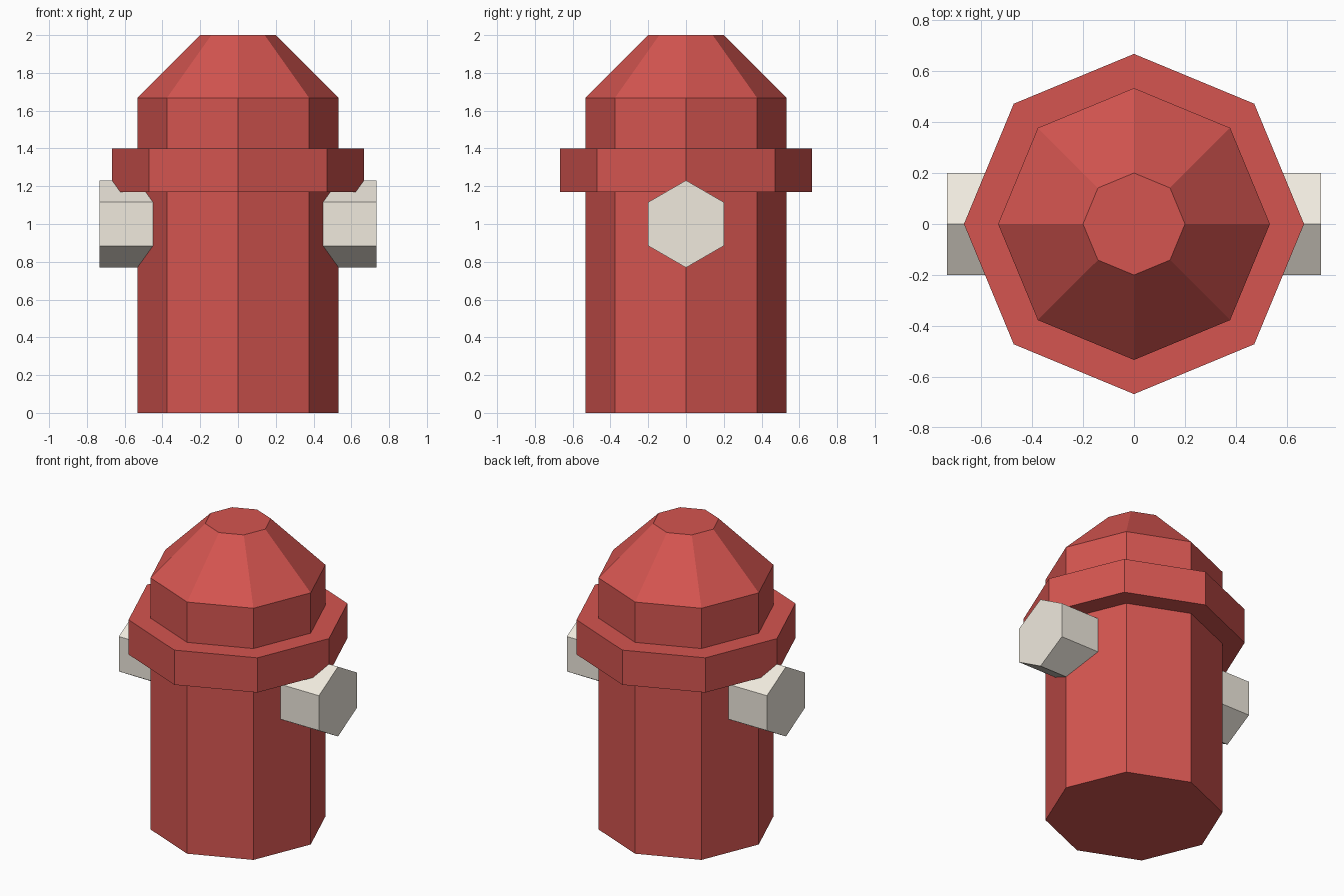
import bpy, bmesh
from math import cos, sin, tau, radians

if "Cube" in bpy.data.objects:
    bpy.data.objects.remove(bpy.data.objects["Cube"])


def material(name, rgb):
    mat = bpy.data.materials.new(name)
    mat.diffuse_color = (*rgb, 1)
    mat.use_nodes = True
    mat.node_tree.nodes["Principled BSDF"].inputs["Base Color"].default_value = mat.diffuse_color
    return mat


def lathe(name, profile, sides, mat, start=0.0):
    """Flat-sided solid of revolution from (radius, z) points, capped at both ends."""
    bm = bmesh.new()
    rings = [[bm.verts.new((r * cos(start + tau * i / sides),
                            r * sin(start + tau * i / sides), z))
              for i in range(sides)] for r, z in profile]
    for low, high in zip(rings, rings[1:]):
        for i in range(sides):
            j = (i + 1) % sides
            bm.faces.new((low[i], low[j], high[j], high[i]))
    bm.faces.new(rings[0][::-1])
    bm.faces.new(rings[-1])
    mesh = bpy.data.meshes.new(name)
    bm.to_mesh(mesh)
    bm.free()
    mesh.materials.append(mat)
    obj = bpy.data.objects.new(name, mesh)
    bpy.context.collection.objects.link(obj)
    return obj


red = material("red_paint", (0.66, 0.09, 0.08))
cream = material("cream_paint", (0.87, 0.82, 0.73))

# Octagonal barrel with tapered cap
lathe("barrel", [(0.533, 0), (0.533, 1.667), (0.2, 2.0)], 8, red)

# Wider collar around the barrel
lathe("collar", [(0.667, 1.17), (0.667, 1.40)], 8, red)

# Hexagonal outlets, starting inside the barrel and pointing left and right
for side, turn in (("right", 90), ("left", -90)):
    outlet = lathe(side + "_outlet", [(0.231, 0.3), (0.231, 0.733)], 6, cream,
                   start=radians(90))
    outlet.location.z = 1.0
    # lay the prism down with a corner on top, then turn it to its side
    outlet.rotation_euler = (radians(90), 0, radians(turn))
